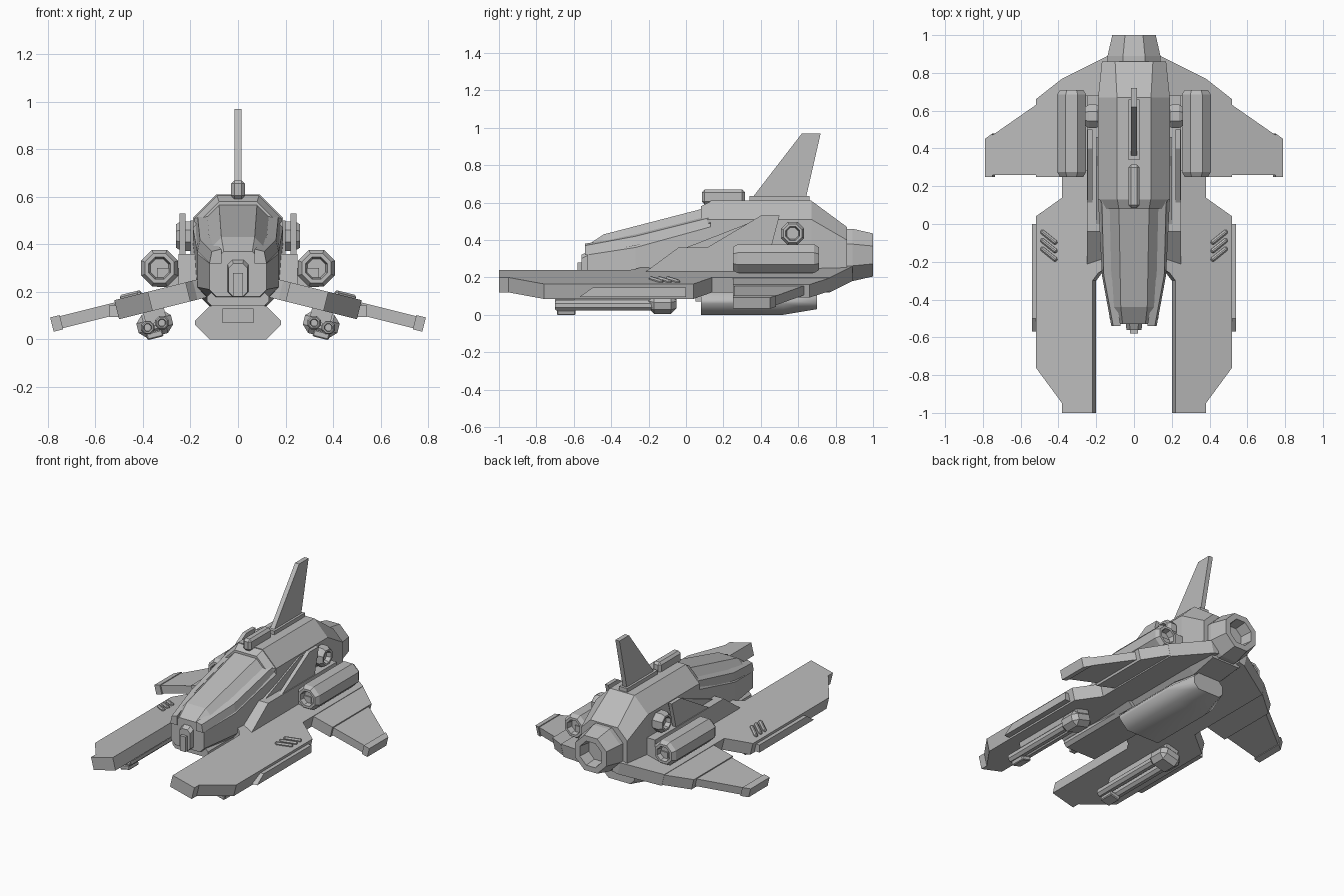
import bpy, bmesh, math
from mathutils import Matrix, Vector

cube = bpy.data.objects.get("Cube")
if cube:
    bpy.data.objects.remove(cube, do_unlink=True)

# Shared layout lines, measured outwards from the centreline
BODY, GAP, MIDDLE, OUTER, TIP = .19, .22, .38, .52, .75
DROOP = .25
GUN_X = .35

grey = bpy.data.materials.new("hull grey")
grey.use_nodes = True
shade = (.5, .5, .5, 1)
grey.diffuse_color = shade
grey.node_tree.nodes["Principled BSDF"].inputs["Base Color"].default_value = shade


def finish(name, bm, mirror):
    """Turn the bmesh into an object, optionally mirrored across the centreline."""
    bmesh.ops.recalc_face_normals(bm, faces=bm.faces)
    mesh = bpy.data.meshes.new(name)
    bm.to_mesh(mesh)
    bm.free()
    mesh.materials.append(grey)
    part = bpy.data.objects.new(name, mesh)
    bpy.context.collection.objects.link(part)
    if mirror:
        part.modifiers.new("Mirror", 'MIRROR').use_mirror_merge = False
    return part


def loft(name, rings, mirror=False):
    """Skin closed rings of equal length and cap both ends."""
    bm = bmesh.new()
    loops = [[bm.verts.new(point) for point in ring] for ring in rings]
    for near, far in zip(loops, loops[1:]):
        for i in range(len(near)):
            bm.faces.new((near[i - 1], near[i], far[i], far[i - 1]))
    bm.faces.new(loops[0])
    bm.faces.new(loops[-1])
    return finish(name, bm, mirror)


def section(y, width, bottom, top, cut):
    """Rectangle with chamfered corners, standing across the body."""
    half = [(width - cut, top), (width, top - cut),
            (width, bottom + cut), (width - cut, bottom)]
    right = [(x, y, z) for x, z in half]
    return right + [(-x, y, z) for x, z in reversed(half)]


def side_plate(name, outline, inside, outside, mirror=True):
    """Extrude a (y, z) outline sideways."""
    return loft(name, [[(x, y, z) for y, z in outline] for x in (inside, outside)], mirror)


def wing_top(x):
    return .295 - DROOP * x


def wing(name, outline, thick, drop=0):
    """Drooping slab, cut square to its slope."""
    upper = [Vector((x, y, wing_top(x) - drop)) for x, y in outline]
    down = Vector((-DROOP, 0, -1)) * thick
    return loft(name, [upper, [point + down for point in upper]], True)


def turned(name, profile, centre, axis='Y', mirror=True):
    """Octagonal lathe: the profile lists (flat radius, distance along axis)."""
    rings = []
    for radius, along in profile:
        ring = []
        for i in range(8):
            angle = (i + .5) * math.tau / 8
            reach = radius / math.cos(math.pi / 8)
            u, v = reach * math.cos(angle), reach * math.sin(angle)
            offset = (u, along, v) if axis == 'Y' else (along, u, v)
            ring.append(Vector(centre) + Vector(offset))
        rings.append(ring)
    return loft(name, rings, mirror)


def pod(name, centre, radius, length, axis='Y'):
    """Octagonal drum with chamfered rims and a recess in each end."""
    end = length / 2
    rim = [(radius, end - radius / 3), (radius * .8, end),
           (radius * .6, end), (radius / 2, end - radius / 2)]
    back = [(r, -along) for r, along in reversed(rim)]
    return turned(name, back + rim, centre, axis)


def box(name, centre, size, bevel=0, mirror=True, turn=Matrix()):
    bm = bmesh.new()
    bmesh.ops.create_cube(bm, size=1)
    bmesh.ops.scale(bm, vec=size, verts=bm.verts)
    if bevel:
        bmesh.ops.bevel(bm, geom=bm.edges[:], offset=bevel, segments=1, affect='EDGES')
    bm.transform(Matrix.Translation(centre) @ turn)
    return finish(name, bm, mirror)


# Main fuselage, tapering towards the tail
loft("rear_fuselage", [
    *(section(y, width=BODY, bottom=.14, top=.61, cut=.1) for y in (.13, .67)),
    section(.86, width=.17, bottom=.17, top=.47, cut=.07)])
loft("cockpit_hull", [
    section(-.53, width=.12, bottom=.18, top=.35, cut=.03),
    section(-.27, width=.17, bottom=.16, top=.42, cut=.06),
    section(.13, width=BODY, bottom=.14, top=.54, cut=.07)])
loft("nose_chin", [
    section(y, width=.13, bottom=.14, top=.2, cut=.02) for y in (-.5, .1)])

# Faceted canopy with side rails and a rear hoop
loft("canopy", [
    section(-.53, width=.09, bottom=.25, top=.37, cut=.03),
    section(-.44, width=.12, bottom=.25, top=.43, cut=.05),
    section(.1, width=.14, bottom=.35, top=.57, cut=.06)])
loft("canopy_hoop", [
    section(.08, width=.15, bottom=.4, top=.58, cut=.07),
    section(.14, width=BODY, bottom=.4, top=.61, cut=.1)])
loft("canopy_rail", [
    [(x + dx, y, z + dz) for dx, dz in ((-.03, -.03), (.02, -.03), (.01, .02), (-.03, .03))]
    for x, y, z in ((.1, -.54, .35), (.15, -.27, .4), (.16, .13, .5))], True)

# Nose sensor
loft("nose_sensor", [
    section(-.56, width=.04, bottom=.18, top=.32, cut=.02),
    section(-.48, width=.05, bottom=.18, top=.36, cut=.02)])
box("nose_probe", (0, -.55, .23), (.04, .06, .1), mirror=False)

# Tail nozzle with a recessed opening
turned("tail_nozzle", [(.14, .84), (.14, .89), (.115, 1), (.08, 1), (.07, .92)],
       (0, 0, .32), mirror=False)

# Spine hatch, tail fin and its foot
box("spine_hatch", (0, .2, .63), (.06, .23, .08), bevel=.015, mirror=False)
box("fin_foot", (0, .5, .61), (.06, .32, .05), mirror=False)
side_plate("tail_fin", [(.35, .62), (.62, .97), (.72, .97), (.64, .62)],
           -.015, .015, mirror=False)

# Forward prongs with wing roots, then the outer wings
wing("prong_wing", [
    (.1, -.2), (BODY, -.26), (GAP, -.3), (GAP, -1), (MIDDLE, -1), (MIDDLE, -.95),
    (OUTER, -.76), (OUTER, .04), (MIDDLE, .14), (MIDDLE, .77), (.14, .89), (.1, .89)],
    thick=.08)
wing("wing_middle", [(MIDDLE, .25), (OUTER, .25), (OUTER, .66), (MIDDLE, .77)],
     thick=.07, drop=.003)
wing("outer_wing", [(OUTER, .26), (TIP, .26), (TIP, .47), (OUTER, .63)],
     thick=.05, drop=.01)
wing("wing_tip", [(TIP, .25), (TIP + .04, .25), (TIP + .04, .45), (TIP, .48)],
     thick=.06, drop=.005)
side_plate("prong_side_plate", [(-.57, .095), (-.5, .145), (0, .145), (0, .095)],
           OUTER - .02, OUTER + .02)

# Three slanted vents on each prong, lying along its slope
tilt = Matrix.Rotation(math.atan(DROOP), 4, 'Y')
slant = tilt @ Matrix.Rotation(math.radians(38), 4, 'Z')
for i in range(3):
    box(f"prong_vent_{i + 1}", (.45, -.07 - i * .045, wing_top(.45)),
        (.11, .024, .03), bevel=.008, turn=slant)

# Side fairings and upright fins
side_plate("side_fairing", [(-.23, .22), (-.04, .36), (.68, .36), (.68, .2)],
           BODY - .02, .25)
side_plate("side_fin", [(.08, .34), (.4, .53), (.5, .53), (.45, .34)], GAP, GAP + .025)
side_plate("side_rib", [(-.05, .34), (.36, .5), (.46, .5), (.4, .34)], BODY - .01, BODY + .01)

# Engine pods on pylons, and round side thrusters
pod("engine_pod", (.33, .48, .3), radius=.077, length=.46)
box("engine_pylon", (.29, .48, .26), (.1, .4, .08))
pod("side_thruster", (GAP, .57, .435), radius=.062, length=.08, axis='X')

# Belly keel and its intake
belly = loft("belly_keel", [
    *(section(y, width=.18, bottom=0, top=.14, cut=.06) for y in (.08, .52)),
    section(.7, width=.11, bottom=.03, top=.14, cut=.03)])
belly.select_set(True)
bpy.context.view_layer.objects.active = belly
bpy.ops.object.shade_smooth_by_angle(angle=math.radians(50))
box("belly_intake", (0, .1, .1), (.13, .1, .06), mirror=False)

# Twin guns slung beneath the prongs
box("gun_housing", (GUN_X, -.125, .065), (.15, .15, .1), bevel=.03, turn=tilt)
box("gun_mount", (GUN_X, -.33, .1), (.09, .54, .06), turn=tilt)
for label, side in (("inner", -1), ("outer", 1)):
    pod(f"{label}_gun_barrel", (GUN_X + side * .03, -.42, .06 - side * .01),
        radius=.028, length=.56)
box("gun_muzzle_brace", (GUN_X, -.64, .02), (.07, .1, .03), bevel=.005, turn=tilt)
